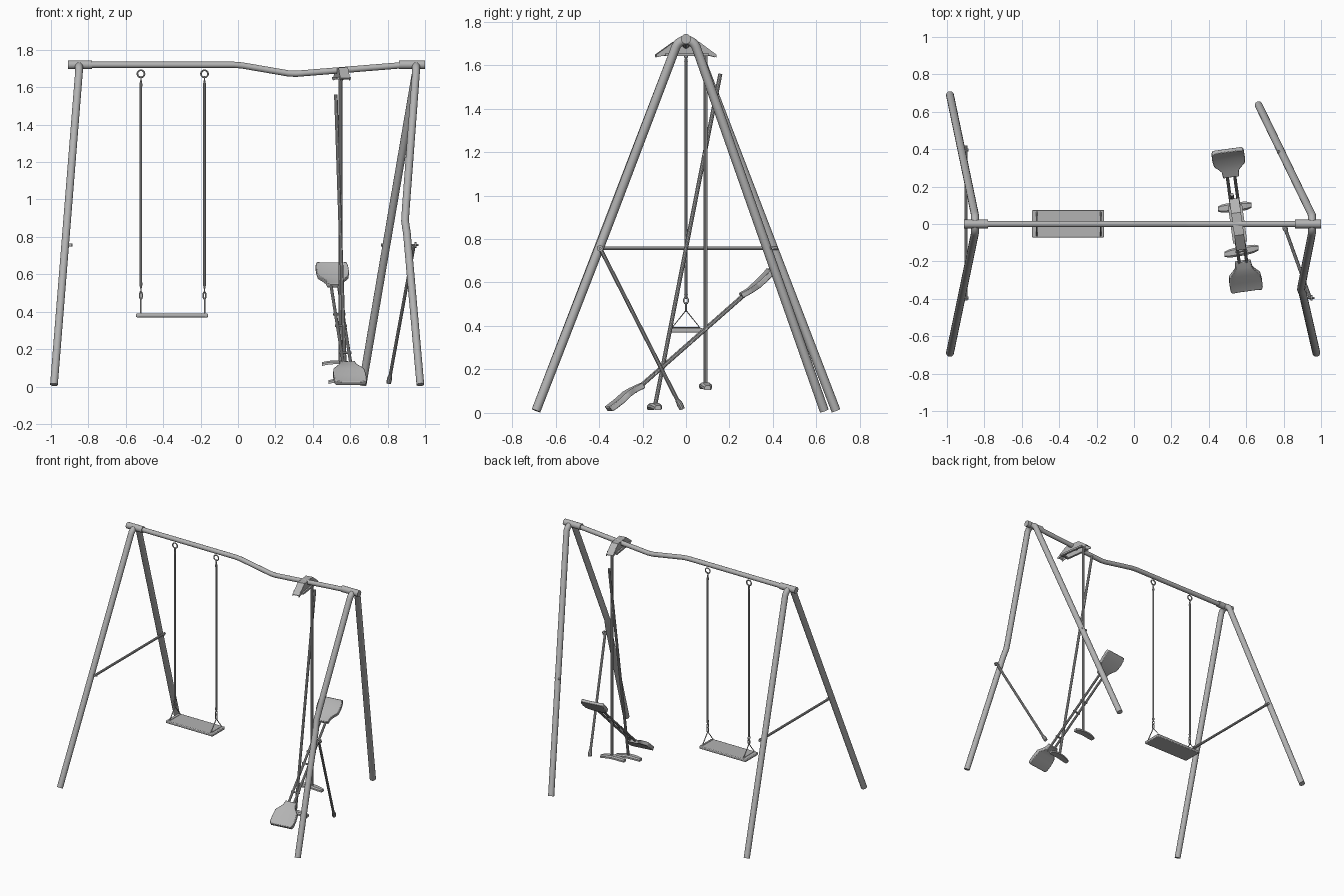
import bpy, bmesh, math
from mathutils import Vector

if "Cube" in bpy.data.objects:
    bpy.data.objects.remove(bpy.data.objects["Cube"])

steel = bpy.data.materials.new("grey_steel")
steel.diffuse_color = (0.45, 0.45, 0.45, 1)
steel.use_nodes = True
steel.node_tree.nodes["Principled BSDF"].inputs["Base Color"].default_value = steel.diffuse_color


def add(name, mesh):
    ob = bpy.data.objects.new(name, mesh)
    mesh.materials.clear()
    mesh.materials.append(steel)
    bpy.context.collection.objects.link(ob)
    return ob


def tube(name, pts, r, res=5, closed=False, radii=None):
    """Round tube swept along a list of points."""
    cu = bpy.data.curves.new(name, 'CURVE')
    cu.dimensions = '3D'
    cu.bevel_depth = r
    cu.bevel_resolution = res
    cu.use_fill_caps = True
    sp = cu.splines.new('POLY')
    sp.points.add(len(pts) - 1)
    for i, (p, c) in enumerate(zip(sp.points, pts)):
        p.co = (*c, 1)
        p.radius = radii[i] if radii else 1
    sp.use_cyclic_u = closed
    tmp = bpy.data.objects.new("tmp", cu)
    bpy.context.collection.objects.link(tmp)
    me = bpy.data.meshes.new_from_object(tmp)
    bpy.data.objects.remove(tmp)
    return add(name, me)


def loft(name, sections):
    """Skin matching closed rings of points and cap both ends."""
    bm = bmesh.new()
    rings = [[bm.verts.new(p) for p in s] for s in sections]
    n = len(rings[0])
    for a, b in zip(rings, rings[1:]):
        for i in range(n):
            j = (i + 1) % n
            bm.faces.new((a[i], a[j], b[j], b[i]))
    bm.faces.new(rings[0][::-1])
    bm.faces.new(rings[-1])
    bmesh.ops.recalc_face_normals(bm, faces=bm.faces)
    me = bpy.data.meshes.new(name)
    bm.to_mesh(me)
    bm.free()
    return add(name, me)


def bevel(ob, width):
    m = ob.modifiers.new("bevel", 'BEVEL')
    m.width = width
    m.segments = 2
    m.limit_method = 'ANGLE'
    return ob


def ring(name, c, rx, rz, r, axis='Y'):
    """Link in the xz plane (axis Y) or the yz plane (axis X)."""
    pts = []
    for i in range(20):
        a = math.tau * i / 20
        h, v = rx * math.cos(a), rz * math.sin(a)
        pts.append((c[0] + h, c[1], c[2] + v) if axis == 'Y' else (c[0], c[1] + h, c[2] + v))
    return tube(name, pts, r, 2, True)


# Top beam, bent on the right, with a sleeve at each end
tube("top_beam", [(-0.9, 0, 1.72), (-0.02, 0, 1.72), (0.02, 0, 1.717), (0.27, 0, 1.674),
                  (0.31, 0, 1.672), (0.88, 0, 1.718)], 0.017)
tube("left_sleeve", [(-0.91, 0, 1.72), (-0.78, 0, 1.72)], 0.023)
tube("right_sleeve", [(0.86, 0, 1.72), (1.0, 0, 1.72)], 0.023)


# Leg frames: rounded apex with two straight or buckled legs
def arc(x):
    return [(x, 0.05 * math.sin(a), 1.665 + 0.05 * math.cos(a))
            for a in (math.radians(d) for d in range(-68, 69, 17))]


tube("left_legs", [(-0.984, -0.69, 0.01)] + arc(-0.85) + [(-0.984, 0.69, 0.01)], 0.021)
tube("right_legs", [(0.975, -0.69, 0.01), (0.903, -0.375, 0.82), (0.893, -0.35, 0.885),
                    (0.897, -0.325, 0.95)] + arc(0.952) + [(0.666, 0.636, 0.01)], 0.021)

# Left cross brace with bolts, and the loose right brace
tube("left_brace", [(-0.898, -0.41, 0.757), (-0.898, 0.42, 0.757)], 0.009, 3)
tube("loose_brace", [(0.942, -0.395, 0.757), (0.812, -0.035, 0.05)], 0.009, 3)
tube("loose_brace_end", [(0.815, -0.042, 0.062), (0.81, -0.028, 0.04), (0.805, -0.018, 0.018)],
     0.009, 3, radii=[1, 1.6, 1.4])
for s in (-1, 1):
    tube("brace_bolt", [(-0.885, 0.395 * s, 0.757), (-0.94, 0.395 * s, 0.757)], 0.008, 2)
tube("brace_bolt", [(0.895, -0.395, 0.757), (0.965, -0.395, 0.757)], 0.006, 2)
tube("brace_bolt_head", [(0.945, -0.395, 0.757), (0.955, -0.395, 0.757)], 0.015, 2)
tube("brace_bolt", [(0.765, 0.385, 0.757), (0.81, 0.385, 0.757)], 0.007, 2)

# Swing: rings, ropes, links, triangular hangers and a flat seat
for x in (-0.519, -0.179):
    ring("rope_ring", (x, 0, 1.672), 0.019, 0.019, 0.0045)
    ring("rope_top_link", (x, 0, 1.643), 0.006, 0.014, 0.003, 'X')
    tube("rope", [(x, 0, 1.637), (x, 0, 1.615), (x, 0, 1.60), (x, 0, 0.56), (x, 0, 0.545),
                  (x, 0, 0.525)], 0.0068, 2, radii=[0.6, 1.2, 1, 1, 1.2, 0.6])
    ring("rope_bottom_link", (x, 0, 0.517), 0.011, 0.016, 0.003, 'X')
    ring("rope_clip", (x, 0, 0.487), 0.007, 0.02, 0.004)
    tube("seat_hanger", [(x, 0, 0.472), (x, -0.063, 0.393), (x, 0.063, 0.393)], 0.004, 2, True)
bevel(loft("swing_seat", [[(x, -0.072, 0.37), (x, 0.076, 0.37), (x, 0.076, 0.39),
                           (x, -0.072, 0.39)] for x in (-0.545, -0.16)]), 0.005)

# Glider frame: axis along the seats and sideways axis, slightly twisted
AX = Vector((-0.138, 0.99, 0))
SIDE = Vector((0.99, 0.138, 0))
UP = Vector((0, 0, 1))
MID = Vector((0.554, 0, 0))


def at(s, z, w=0.0):
    return MID + AX * s + UP * z + SIDE * w


# Glider bracket: folded cover, two side plates and turned-out flanges
outline = [(-0.14, 1.636), (-0.14, 1.648), (-0.06, 1.705), (0.06, 1.705), (0.137, 1.648), (0.137, 1.636)]
for w in (-0.024, 0.024):
    inner = [(-0.14, 1.636), (-0.14, 1.648), (-0.06, 1.705), (0.06, 1.705), (0.137, 1.648),
             (0.137, 1.636), (0.06, 1.655), (-0.06, 1.655)]
    loft("bracket_side", [[at(s, z, w + d) for s, z in inner] for d in (-0.002, 0.002)])
    f = w * 1.25
    loft("bracket_flange", [[at(s, z, f + d) for d, z in ((-0.008, 1.642), (0.008, 1.642),
                                                          (0.008, 1.655), (-0.008, 1.655))]
                            for s in (-0.1, 0.1)])
loft("bracket_cover", [[at(s, z - 0.003, -0.024), at(s, z - 0.003, 0.024),
                        at(s, z + 0.001, 0.024), at(s, z + 0.001, -0.024)]
                       for s, z in outline[1:5]])
for s in (-0.09, 0.09):
    tube("bracket_pin", [at(s, 1.648, -0.036), at(s, 1.648, 0.036)], 0.007, 2)

# Hanging rods: one still attached, one fallen
tube("hanging_rod", [(0.548, 0.09, 1.65), (0.548, 0.09, 0.12)], 0.0095, 3)
tube("fallen_rod", [(0.523, 0.158, 1.56), (0.574, -0.143, 0.03)], 0.0095, 3)


# Foot rests: shallow bars drooping at the tips
def foot_rest(name, c, half, skew, roll):
    secs = []
    for i in range(9):
        t = i / 4 - 1
        p = Vector(c) + Vector((half * t, skew * t, -0.012 * t * t + roll * t))
        h = 0.025 * (1 - 0.45 * t ** 4)
        secs.append([p + Vector((0, y, z)) for y, z in
                     ((-h, -0.008), (h, -0.008), (h, 0.004), (h * 0.6, 0.012),
                      (-h * 0.6, 0.012), (-h, 0.004))])
    loft(name, secs)


foot_rest("foot_rest", (0.538, 0.09, 0.128), 0.09, 0.01, -0.002)
foot_rest("foot_rest", (0.575, -0.145, 0.034), 0.09, 0.017, 0.0)

# Glider beam: twin rods with two cross ties
for w in (-0.02, 0.02):
    tube("glider_rod", [at(-0.24, 0.098, w), at(0.29, 0.56, w)], 0.0085, 3)
for s in (-0.145, 0.02, 0.09):
    z = 0.307 + s * 0.872
    tube("glider_tie", [at(s, z, -0.032), at(s, z, 0.032)], 0.007, 2)


# Glider seats: broad outer pan narrowing to a neck at the beam
def pan(name, rows, th):
    secs = []
    for i, (s, z, w) in enumerate(rows):
        a, b = rows[max(i - 1, 0)], rows[min(i + 1, len(rows) - 1)]
        t = (AX * (b[0] - a[0]) + UP * (b[1] - a[1])).normalized()
        n = SIDE.cross(t).normalized() * th / 2
        p = at(s, z)
        secs.append([p + SIDE * w - n, p + SIDE * w + n, p + SIDE * w * 0.6 + n * 0.7,
                     p - SIDE * w * 0.6 + n * 0.7, p - SIDE * w + n, p - SIDE * w - n])
    bevel(loft(name, secs), 0.004)


pan("lower_glider_seat", [(-0.36, 0.018, 0.08), (-0.345, 0.028, 0.087), (-0.31, 0.055, 0.088),
                          (-0.275, 0.087, 0.083), (-0.25, 0.103, 0.058), (-0.235, 0.111, 0.046),
                          (-0.20, 0.127, 0.042)], 0.028)
pan("upper_glider_seat", [(0.255, 0.54, 0.042), (0.288, 0.558, 0.046), (0.303, 0.568, 0.058),
                          (0.325, 0.585, 0.083), (0.355, 0.612, 0.088), (0.385, 0.643, 0.087),
                          (0.396, 0.66, 0.08)], 0.026)

# Smooth rounded surfaces, keep hard edges
bpy.ops.object.select_all(action='SELECT')
bpy.context.view_layer.objects.active = bpy.context.scene.objects[0]
bpy.ops.object.shade_smooth_by_angle(angle=math.radians(35))
